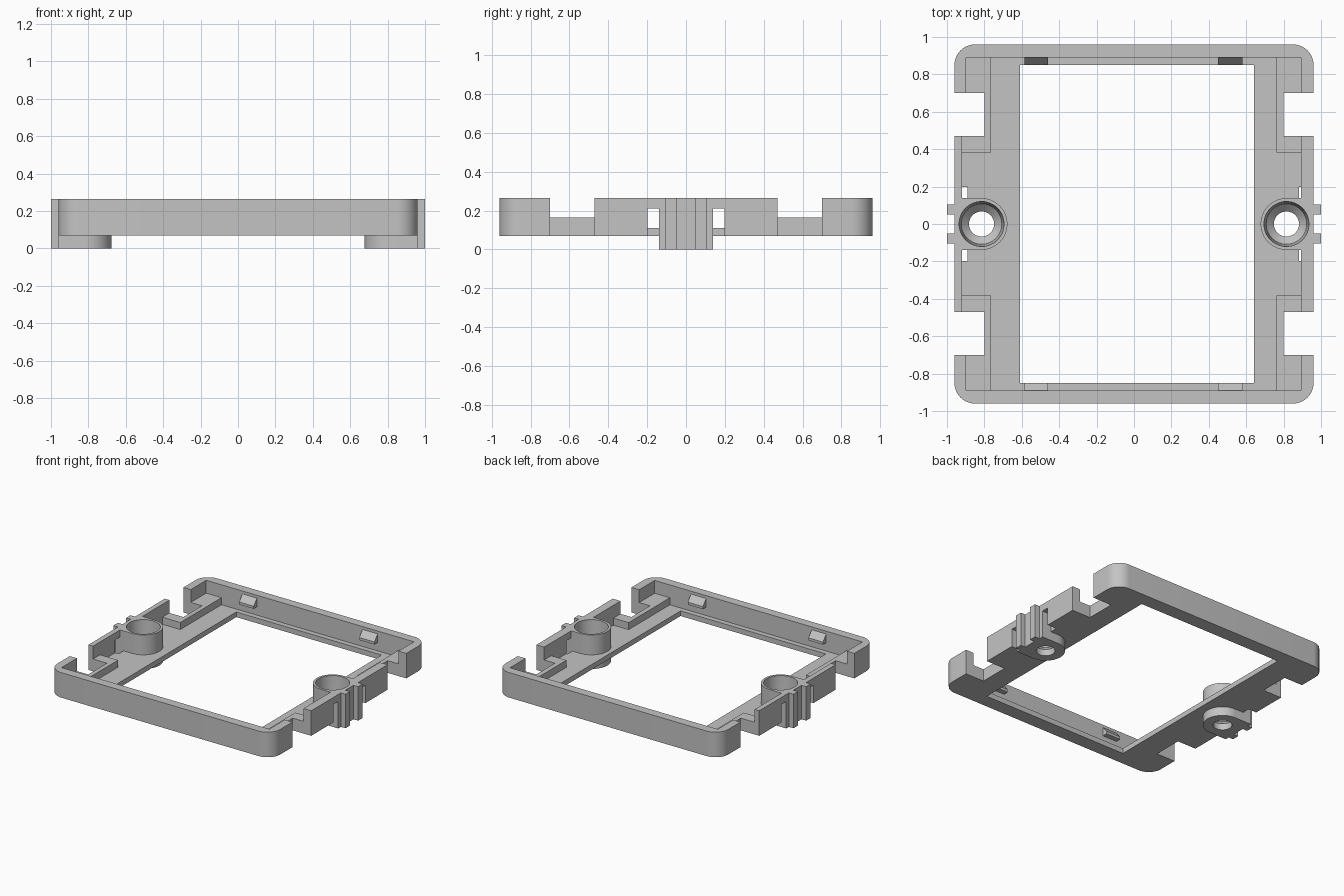
import bpy, bmesh, math

if "Cube" in bpy.data.objects:
    bpy.data.objects.remove(bpy.data.objects["Cube"])

BASE, FLOOR, LEDGE, TOP = 0.07, 0.11, 0.165, 0.265
BOSS_X, BOSS_R = 0.815, 0.138

grey = bpy.data.materials.new("plain grey")
grey.use_nodes = True
grey.diffuse_color = (0.55, 0.55, 0.55, 1)
grey.node_tree.nodes["Principled BSDF"].inputs["Base Color"].default_value = (0.55, 0.55, 0.55, 1)


def finish(bm, name):
    bmesh.ops.recalc_face_normals(bm, faces=bm.faces)
    mesh = bpy.data.meshes.new(name)
    bm.to_mesh(mesh)
    bm.free()
    mesh.materials.append(grey)
    obj = bpy.data.objects.new(name, mesh)
    bpy.context.collection.objects.link(obj)
    return obj


def prism(name, outline, z0, z1):
    bm = bmesh.new()
    face = bm.faces.new([bm.verts.new((x, y, z0)) for x, y in outline])
    top = bmesh.ops.extrude_face_region(bm, geom=[face])["geom"]
    verts = [v for v in top if isinstance(v, bmesh.types.BMVert)]
    bmesh.ops.translate(bm, verts=verts, vec=(0, 0, z1 - z0))
    return finish(bm, name)


def box(name, x0, x1, y0, y1, z0, z1):
    return prism(name, [(x0, y0), (x1, y0), (x1, y1), (x0, y1)], z0, z1)


def lathe(name, profile, x, steps=64):
    # Closed solid of revolution about a vertical axis
    bm = bmesh.new()
    rings = [[bm.verts.new((x + r * math.cos(2 * math.pi * i / steps),
                            r * math.sin(2 * math.pi * i / steps), z))
              for i in range(steps)] for r, z in profile]
    for a, b in zip(rings, rings[1:]):
        for i in range(steps):
            j = (i + 1) % steps
            bm.faces.new((a[i], a[j], b[j], b[i]))
    bm.faces.new(rings[0])
    bm.faces.new(rings[-1])
    return finish(bm, name)


def activate(obj):
    bpy.ops.object.select_all(action='DESELECT')
    obj.select_set(True)
    bpy.context.view_layer.objects.active = obj


def cut(obj, cutter):
    mod = obj.modifiers.new("cut", 'BOOLEAN')
    mod.operation, mod.solver, mod.object = 'DIFFERENCE', 'EXACT', cutter
    activate(obj)
    bpy.ops.object.modifier_apply(modifier=mod.name)
    bpy.data.objects.remove(cutter)


def rounded_rect(half, radius, steps=12):
    pts = []
    for k, (sx, sy) in enumerate([(1, 1), (-1, 1), (-1, -1), (1, -1)]):
        for i in range(steps + 1):
            a = math.pi / 2 * (k + i / steps)
            pts.append((sx * (half - radius) + radius * math.cos(a),
                        sy * (half - radius) + radius * math.sin(a)))
    return pts


def boss_outline(side, steps=32):
    # Half round towards the middle, squared off outside with two ribs
    pts = []
    for i in range(steps + 1):
        a = math.pi / 2 + math.pi * i / steps
        pts.append((BOSS_X + BOSS_R * math.cos(a), BOSS_R * math.sin(a)))
    pts += [(0.96, -BOSS_R), (0.96, -0.105), (1, -0.105), (1, -0.05), (0.96, -0.05),
            (0.96, 0.05), (1, 0.05), (1, 0.105), (0.96, 0.105), (0.96, BOSS_R)]
    return [(side * x, y) for x, y in pts]


# Frame: rounded block, hollowed to the ledges, then the floor, then the opening
frame = prism("frame", rounded_rect(0.96, 0.11), BASE, TOP)
cut(frame, box("cutter", -0.897, 0.893, -0.89, 0.89, LEDGE, 0.5))
cut(frame, box("cutter", -0.92, 0.893, -0.55, 0.55, LEDGE, 0.5))
cut(frame, box("cutter", -0.765, 0.762, -0.89, 0.89, FLOOR, 0.4))
cut(frame, box("cutter", -0.92, 0.893, -0.383, 0.383, FLOOR, 0.4))
cut(frame, box("cutter", -0.61, 0.642, -0.85, 0.85, -0.1, 0.4))

# Side notches and the slots beside each boss
for side, slot in ((-1, 0.89), (1, 0.882)):
    for end in (-1, 1):
        xs = sorted((side * 0.8, side * 1.2))
        ys = sorted((end * 0.47, end * 0.7))
        cut(frame, box("cutter", *xs, *ys, -0.1, 0.5))
        xs = sorted((side * slot, side * 1.1))
        ys = sorted((end * 0.12, end * 0.197))
        cut(frame, box("cutter", *xs, *ys, -0.1, 0.21))
    cut(frame, prism("cutter", boss_outline(side), -0.1, 0.6))

# Screw bosses with tapered bores
parts = [frame]
for side, label in ((-1, "right"), (1, "left")):
    boss = prism(label + "_screw_boss", boss_outline(side), 0, TOP)
    cut(boss, lathe("cutter", [(0.067, -0.1), (0.067, 0.05), (0.108, 0.09),
                               (0.12, 0.25), (0.12, 0.4)], side * BOSS_X))
    parts.append(boss)

# Wedge clips on the inner faces of the front and back walls
for end, label in ((-1, "front"), (1, "back")):
    for x0, x1, hand in ((-0.585, -0.46, "right"), (0.45, 0.58, "left")):
        bm = bmesh.new()
        section = [(0.892, 0.175), (0.85, 0.175), (0.85, 0.195), (0.892, 0.245)]
        face = bm.faces.new([bm.verts.new((x0, end * y, z)) for y, z in section])
        far = bmesh.ops.extrude_face_region(bm, geom=[face])["geom"]
        bmesh.ops.translate(bm, vec=(x1 - x0, 0, 0),
                            verts=[v for v in far if isinstance(v, bmesh.types.BMVert)])
        finish(bm, f"{label}_{hand}_clip")

# Smooth the rounded surfaces, keep edges sharp
for obj in parts:
    activate(obj)
    bpy.ops.object.shade_smooth_by_angle(angle=math.radians(25))
